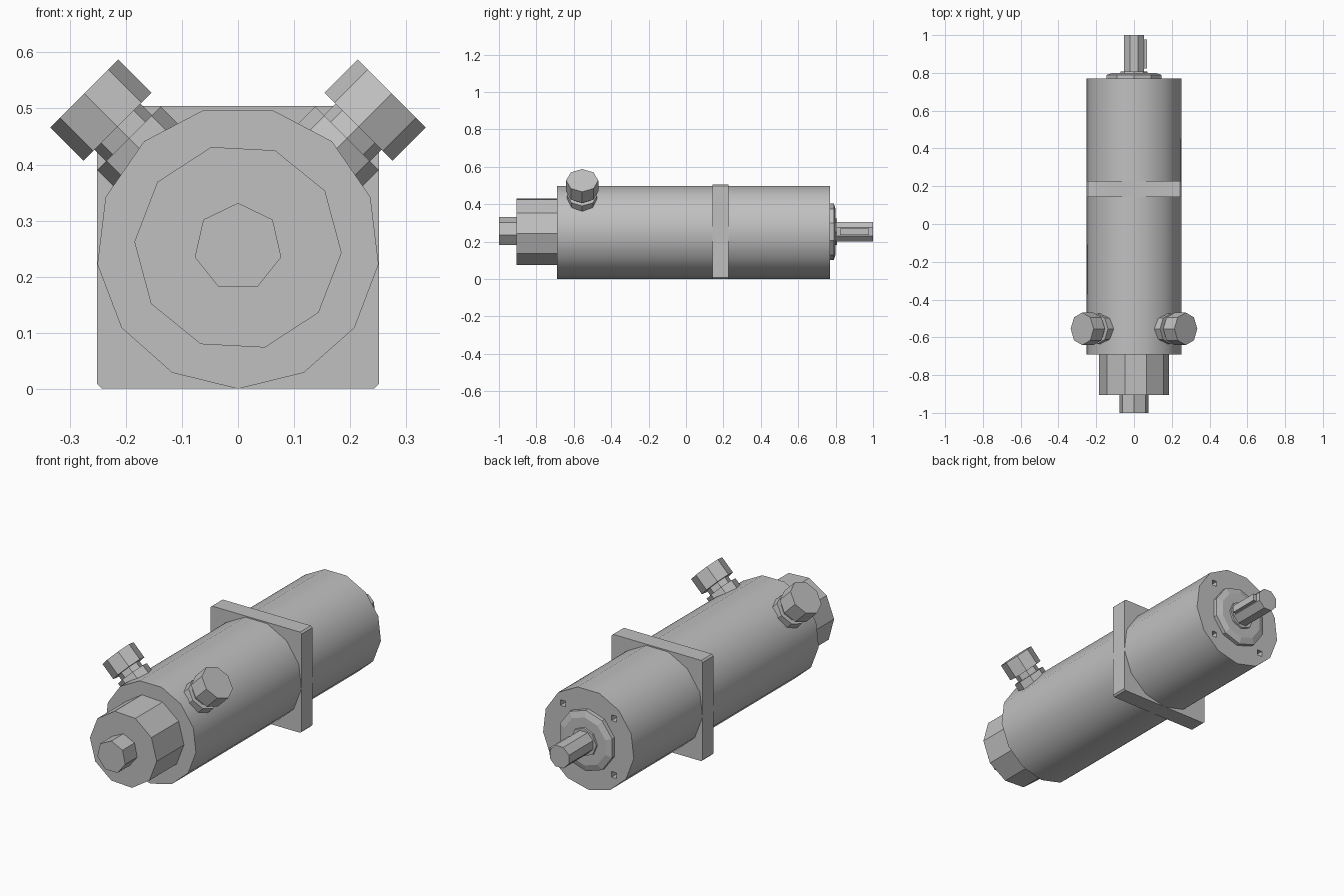
import bpy, bmesh, math
from mathutils import Matrix, Vector

cube = bpy.data.objects.get("Cube")
if cube:
    bpy.data.objects.remove(cube, do_unlink=True)

AXIS_Z = 0.2525
CENTRE = Vector((0, 0, AXIS_Z))

metal = bpy.data.materials.new("plain_grey_metal")
metal.use_nodes = True
GREY = (0.53, 0.53, 0.53, 1)
metal.diffuse_color = GREY
metal.node_tree.nodes["Principled BSDF"].inputs["Base Color"].default_value = GREY


def finish(name, bm, smooth=False):
    bmesh.ops.recalc_face_normals(bm, faces=bm.faces)
    mesh = bpy.data.meshes.new(name)
    bm.to_mesh(mesh)
    bm.free()
    mesh.materials.append(metal)
    if smooth:
        for p in mesh.polygons:
            p.use_smooth = len(p.vertices) == 4
        mesh.set_sharp_from_angle(angle=math.radians(35))
    obj = bpy.data.objects.new(name, mesh)
    bpy.context.collection.objects.link(obj)
    return obj


def lathe(name, profile, sides, start, origin, direction, u, smooth=False):
    """Turn (distance, radius) pairs around an axis; start is the first corner's angle from u."""
    d, u = Vector(direction).normalized(), Vector(u).normalized()
    v = d.cross(u)
    bm = bmesh.new()
    rings = []
    for dist, r in profile:
        ring = []
        for i in range(sides):
            a = math.radians(start) + math.tau * i / sides
            ring.append(bm.verts.new(Vector(origin) + d * dist + (u * math.cos(a) + v * math.sin(a)) * r))
        rings.append(ring)
    for a, b in zip(rings, rings[1:]):
        for i in range(sides):
            j = (i + 1) % sides
            bm.faces.new((a[i], a[j], b[j], b[i]))
    bm.faces.new(rings[0])
    bm.faces.new(rings[-1])
    return finish(name, bm, smooth)


def along_y(name, profile, sides, start, smooth=False):
    # angle 0 points straight up, turning towards +x
    return lathe(name, profile, sides, start, CENTRE, (0, 1, 0), (0, 0, 1), smooth)


def box(name, centre, size, bevel=0):
    bm = bmesh.new()
    bmesh.ops.create_cube(bm, size=1, matrix=Matrix.Translation(centre) @ Matrix.Diagonal((*size, 1)))
    if bevel:
        edges = [e for e in bm.edges if abs(e.verts[0].co.y - e.verts[1].co.y) > 0.01]
        bmesh.ops.bevel(bm, geom=edges, offset=bevel, segments=1, affect='EDGES')
    return finish(name, bm)


# Main barrel and its end parts
body = along_y("motor_body", [(-0.69, 0.2525), (0.77, 0.2525)], 13, 180, True)
along_y("rear_cap", [(-0.905, 0.185), (-0.68, 0.185)], 10, 21)
along_y("rear_nub", [(-1.0, 0.079), (-0.9, 0.079)], 7, 0)
along_y("shaft_boss", [(0.76, 0.152), (0.79, 0.152), (0.8, 0.12)], 10, 0)
along_y("shaft_collar", [(0.78, 0.075), (0.808, 0.07)], 8, 0)
along_y("drive_shaft", [(0.78, 0.057), (1.0, 0.057)], 8, 22.5)
box("shaft_key", (0.05, 0.9, AXIS_Z), (0.04, 0.155, 0.036))

# Square mounting flange
box("mounting_flange", (0, 0.185, AXIS_Z), (0.503, 0.085, 0.503), 0.008)

# Bolt holes sunk into the shaft end
for i in range(4):
    a = math.radians(45 + 90 * i)
    pos = (0.2 * math.cos(a), 0.77, AXIS_Z + 0.2 * math.sin(a))
    cutter = box(f"bolt_hole_cutter_{i + 1}", pos, (0.028, 0.08, 0.028))
    cutter.hide_render = True
    cutter.hide_set(True)
    cut = body.modifiers.new("bolt_hole", 'BOOLEAN')
    cut.operation = 'DIFFERENCE'
    cut.solver = 'EXACT'
    cut.object = cutter

# Pair of angled ports with plugs
for side, s in (("left", 1), ("right", -1)):
    base = CENTRE + Vector((0, -0.555, 0))
    out, u = (s, 0, 1), (0, 1, 0)
    lathe(f"port_base_{side}", [(0.2, 0.08), (0.275, 0.08)], 8, 0, base, out, u)
    lathe(f"port_neck_{side}", [(0.27, 0.058), (0.31, 0.058)], 8, 0, base, out, u)
    lathe(f"port_plug_{side}", [(0.304, 0.086), (0.388, 0.086)], 8, 0, base, out, u)
